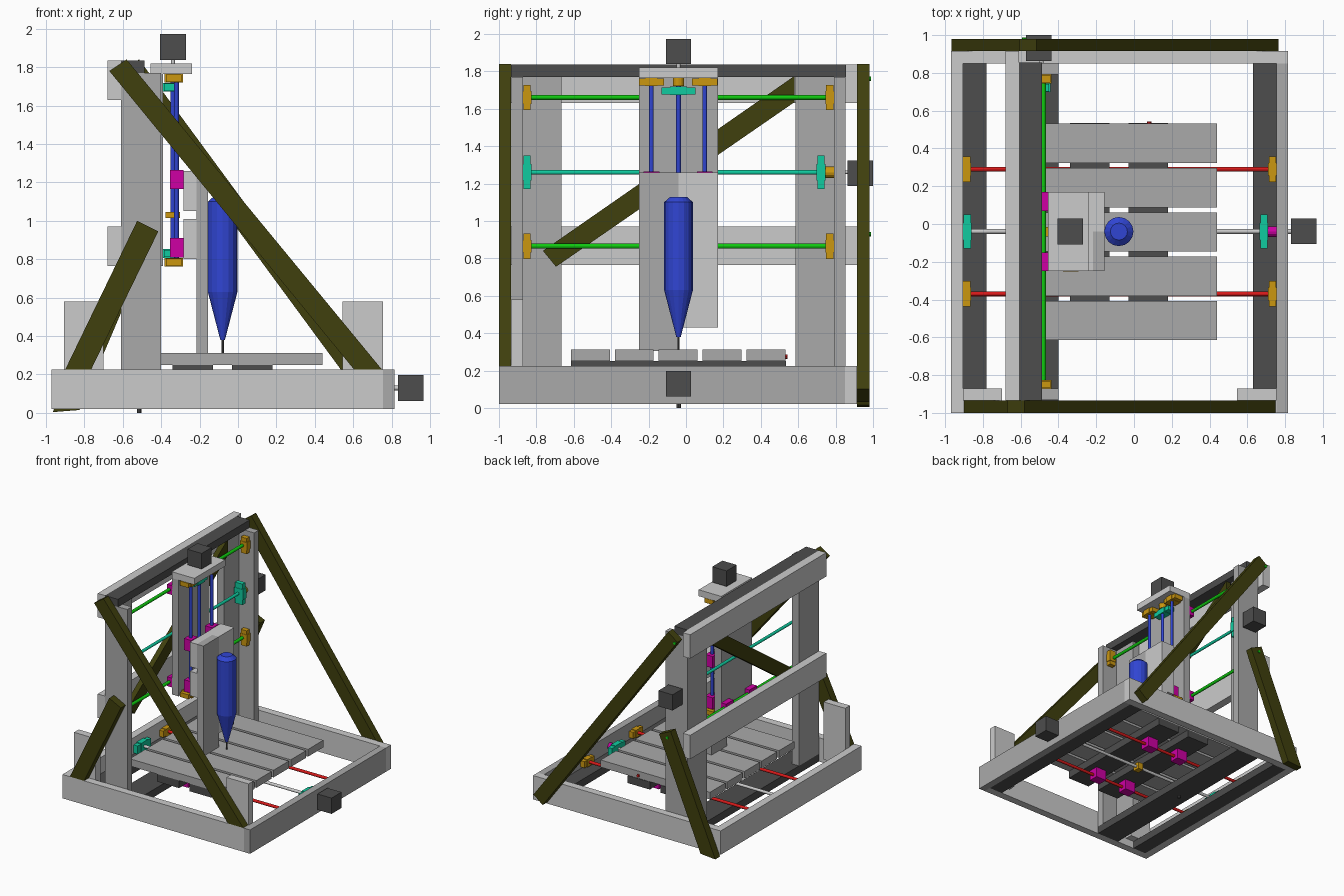
import bpy, bmesh, math
from mathutils import Vector

if "Cube" in bpy.data.objects:
    bpy.data.objects.remove(bpy.data.objects["Cube"])

def mat(name, r, g, b):
    m = bpy.data.materials.new(name)
    m.diffuse_color = (r, g, b, 1)
    m.use_nodes = True
    m.node_tree.nodes["Principled BSDF"].inputs["Base Color"].default_value = m.diffuse_color
    return m

LIGHT = mat("light_grey", .60, .60, .60)
MID = mat("mid_grey", .40, .40, .40)
DARK = mat("dark_grey", .075, .075, .075)
OLIVE = mat("dark_olive", .05, .05, .004)
GREEN = mat("green", .005, .60, .005)
BLUE = mat("blue", .03, .06, .65)
RED = mat("red", .68, .01, .01)
TEAL = mat("turquoise", .005, .60, .35)
ORANGE = mat("orange", .60, .31, .005)
PINK = mat("magenta", .62, .0, .37)

def finish(bm, name, m):
    bmesh.ops.recalc_face_normals(bm, faces=bm.faces)
    me = bpy.data.meshes.new(name)
    bm.to_mesh(me)
    bm.free()
    me.materials.append(m)
    ob = bpy.data.objects.new(name, me)
    bpy.context.collection.objects.link(ob)
    return ob

def box(name, m, x0, x1, y0, y1, z0, z1):
    bm = bmesh.new()
    bmesh.ops.create_cube(bm, size=1)
    for v in bm.verts:
        v.co = ((x0 + x1) / 2 + v.co.x * (x1 - x0), (y0 + y1) / 2 + v.co.y * (y1 - y0),
                (z0 + z1) / 2 + v.co.z * (z1 - z0))
    return finish(bm, name, m)

def cube_at(name, m, c, s):
    return box(name, m, *[c[i // 2] + (s[i // 2] / 2) * (-1, 1)[i % 2] for i in range(6)])

def rod(name, m, a, b, r, n=12):
    a, b = Vector(a), Vector(b)
    bm = bmesh.new()
    bmesh.ops.create_cone(bm, cap_ends=True, segments=n, radius1=r, radius2=r, depth=(b - a).length)
    q = (b - a).to_track_quat('Z', 'Y')
    for v in bm.verts:
        v.co = q @ v.co + (a + b) / 2
    return finish(bm, name, m)

def prism(name, m, pts, lo, hi, axis):
    """Extrude a 2D outline along x (axis 0) or y (axis 1)."""
    bm = bmesh.new()
    put = lambda p, t: (t, p[0], p[1]) if axis == 0 else (p[0], t, p[1])
    f = bm.faces.new([bm.verts.new(put(p, lo)) for p in pts])
    r = bmesh.ops.extrude_face_region(bm, geom=[f])
    for v in r['geom']:
        if isinstance(v, bmesh.types.BMVert):
            v.co[axis] = hi
    return finish(bm, name, m)

def holder(name, m, c, axis, wide, length, wide_axis, high=.055):
    """Shaft holder: wide foot plate plus a hub, both across the shaft axis."""
    s = [high] * 3
    s[axis], s[wide_axis] = length, wide * .5
    cube_at(name + "_hub", m, c, [v * 1.2 if i not in (axis, wide_axis) else v for i, v in enumerate(s)])
    s[axis], s[wide_axis] = length * .85, wide
    cube_at(name + "_foot", m, c, s)

# Base frame
box("front_beam", LIGHT, -.97, .755, -1, -.935, .02, .225)
box("back_beam", LIGHT, -.97, .815, .85, .915, .02, .225)
box("left_beam", LIGHT, -.97, -.905, -.935, .85, .02, .225)
box("right_beam", MID, .755, .815, -1, .85, .02, .225)
box("front_beam_end", LIGHT, .755, .815, -1, -.995, .02, .225)
for x0, x1 in ((-.905, -.78), (-.61, -.40), (.63, .755)):
    box("floor_plank", DARK, x0, x1, -.935, .85, .02, .085)
for x0, x1 in ((-.905, -.70), (.545, .755)):
    box("corner_block", LIGHT, x0, x1, -.935, -.872, .085, .58)

# Gantry: two L-shaped posts, back beams, dark cap
for s in (-1, 1):
    f = lambda a, b: sorted((-.04 + s * a, -.04 + s * b))
    box("post_side", MID, -.61, -.40, *f(.832, .893), .085, 1.77)
    box("post_back", MID, -.61, -.545, *f(.625, .832), .085, 1.77)
for z in (.765, 1.63):
    box("gantry_back_beam", LIGHT, -.68, -.61, -.935, .915, z, z + .205)
box("gantry_cap", DARK, -.61, -.487, -.935, .855, 1.77, 1.835)

# Braces
prism("front_long_brace", OLIVE, [(-.67, 1.78), (-.58, 1.84), (.75, .225), (.605, .225)], -1, -.935, 1)
prism("back_long_brace", OLIVE, [(-.605, 1.775), (-.515, 1.84), (.765, .1), (.678, .032)], .915, .98, 1)
prism("front_short_brace", OLIVE, [(-.525, 1.0), (-.415, .945), (-.765, .225), (-.9, .225)], -1, -.935, 1)
prism("back_short_brace", OLIVE, [(-.54, .99), (-.43, .94), (-.825, .015), (-.965, .004)], .915, .98, 1)
prism("cross_brace", OLIVE, [(-.765, .84), (-.695, .755), (.58, 1.635), (.58, 1.775)], -.545, -.50, 0)
for x, z in ((-.58, 1.76), (-.51, .93)):
    rod("brace_bolt", GREEN, (x, .97, z), (x, .988, z), .012, 8)

# Moving bed on two cross planks
for x0 in (-.34, -.03):
    box("bed_cross_plank", DARK, x0, x0 + .21, -.615, .535, .185, .25)
for i in range(5):
    y0 = -.615 + i * .2345
    box("bed_plank", MID, -.60, .44, y0, y0 + .208, .25, .312)
rod("bed_bolt", RED, (.08, .528, .275), (.08, .543, .275), .012, 8)

# Bed rails, bearings, screw and motor
RZ = .13
for y in (-.37, .29):
    rod("bed_rail", RED, (-.9, y, RZ), (.75, y, RZ), .0125)
    for x in (-.885, .733):
        holder("bed_rail_holder", ORANGE, (x, y, RZ), 0, .135, .045, 1)
    for x in (-.235, .075):
        cube_at("bed_bearing", PINK, (x, y, RZ + .01), (.10, .085, .09))
rod("bed_screw", LIGHT, (-.89, -.04, RZ), (.84, -.04, RZ), .0125)
for x in (-.883, .688):
    holder("bed_screw_holder", TEAL, (x, -.04, RZ), 0, .18, .045, 1, .07)
rod("bed_coupler", PINK, (.71, -.04, RZ), (.755, -.04, RZ), .028)
cube_at("bed_nut", ORANGE, (-.08, -.04, RZ), (.05, .06, .06))
box("bed_motor", DARK, .832, .965, -.107, .028, .062, .198)

# Gantry rails, screw and motor
for z in (.865, 1.66):
    rod("gantry_rail", GREEN, (-.48, -.875, z), (-.48, .79, z), .0135)
    for y in (-.85, .768):
        holder("gantry_rail_holder", ORANGE, (-.47, y, z), 1, .135, .046, 2)
    for y in (-.2, .12):
        cube_at("carriage_bearing", PINK, (-.475, y, z), (.05, .10, .08))
rod("gantry_screw", TEAL, (-.49, -.87, 1.26), (-.49, .745, 1.26), .0125)
for y in (-.85, .722):
    holder("gantry_screw_holder", TEAL, (-.485, y, 1.26), 1, .18, .046, 2, .07)
rod("gantry_coupler", ORANGE, (-.49, .745, 1.26), (-.49, .792, 1.26), .03)
rod("gantry_motor_shaft", LIGHT, (-.49, .792, 1.26), (-.49, .88, 1.26), .01)
cube_at("gantry_motor", DARK, (-.505, .932, 1.255), (.135, .136, .135))
cube_at("gantry_nut", ORANGE, (-.48, -.04, 1.26), (.05, .05, .06))

# Carriage with vertical rails, screw and motor
box("carriage_plate", MID, -.455, -.39, -.25, .17, .765, 1.765)
box("carriage_top", LIGHT, -.455, -.24, -.25, .17, 1.765, 1.82)
for y in (-.185, .10):
    rod("lift_rail", BLUE, (-.32, y, .77), (-.32, y, 1.765), .0125)
    for z in (.785, 1.743):
        holder("lift_rail_holder", ORANGE, (-.335, y, z), 2, .135, .045, 1, .08)
    for z in (.86, 1.215):
        cube_at("lift_bearing", PINK, (-.319, y, z), (.07, .085, .10))
rod("lift_screw", BLUE, (-.34, -.04, .80), (-.34, -.04, 1.72), .0125)
for z in (.83, 1.695):
    holder("lift_screw_holder", TEAL, (-.355, -.04, z), 2, .18, .045, 1, .06)
rod("lift_coupler", ORANGE, (-.34, -.04, 1.72), (-.34, -.04, 1.765), .03)
cube_at("lift_nut", ORANGE, (-.34, -.04, 1.03), (.075, .06, .03))
rod("lift_motor_shaft", LIGHT, (-.338, -.04, 1.8), (-.338, -.04, 1.85), .01)
box("lift_motor", DARK, -.406, -.27, -.108, .028, 1.838, 1.972)

# Tool mount: two spacers and two front planks
for z in (.80, 1.05):
    box("mount_spacer", LIGHT, -.283, -.217, -.25, .17, z, z + .21)
box("mount_plank_front", MID, -.217, -.155, -.25, -.04, .305, 1.26)
box("mount_plank_back", LIGHT, -.217, -.155, -.04, .17, .43, 1.26)

# Cutting tool: lathed profile, 16 sides
N = 16
bm = bmesh.new()
rings = []
for r, z in ((.012, .38), (.077, .63), (.077, 1.10), (.045, 1.128)):
    rings.append([bm.verts.new((-.08 + r * math.cos(2 * math.pi * i / N),
                                -.04 + r * math.sin(2 * math.pi * i / N), z)) for i in range(N)])
for a, b in zip(rings, rings[1:]):
    for i in range(N):
        bm.faces.new((a[i], a[(i + 1) % N], b[(i + 1) % N], b[i]))
bm.faces.new(rings[0])
bm.faces.new(rings[-1])
finish(bm, "tool_body", BLUE)
rod("tool_bit", DARK, (-.08, -.04, .31), (-.08, -.04, .385), .006, 8)
rod("floor_bolt", DARK, (-.515, -.04, 0), (-.515, -.04, .025), .012, 8)
